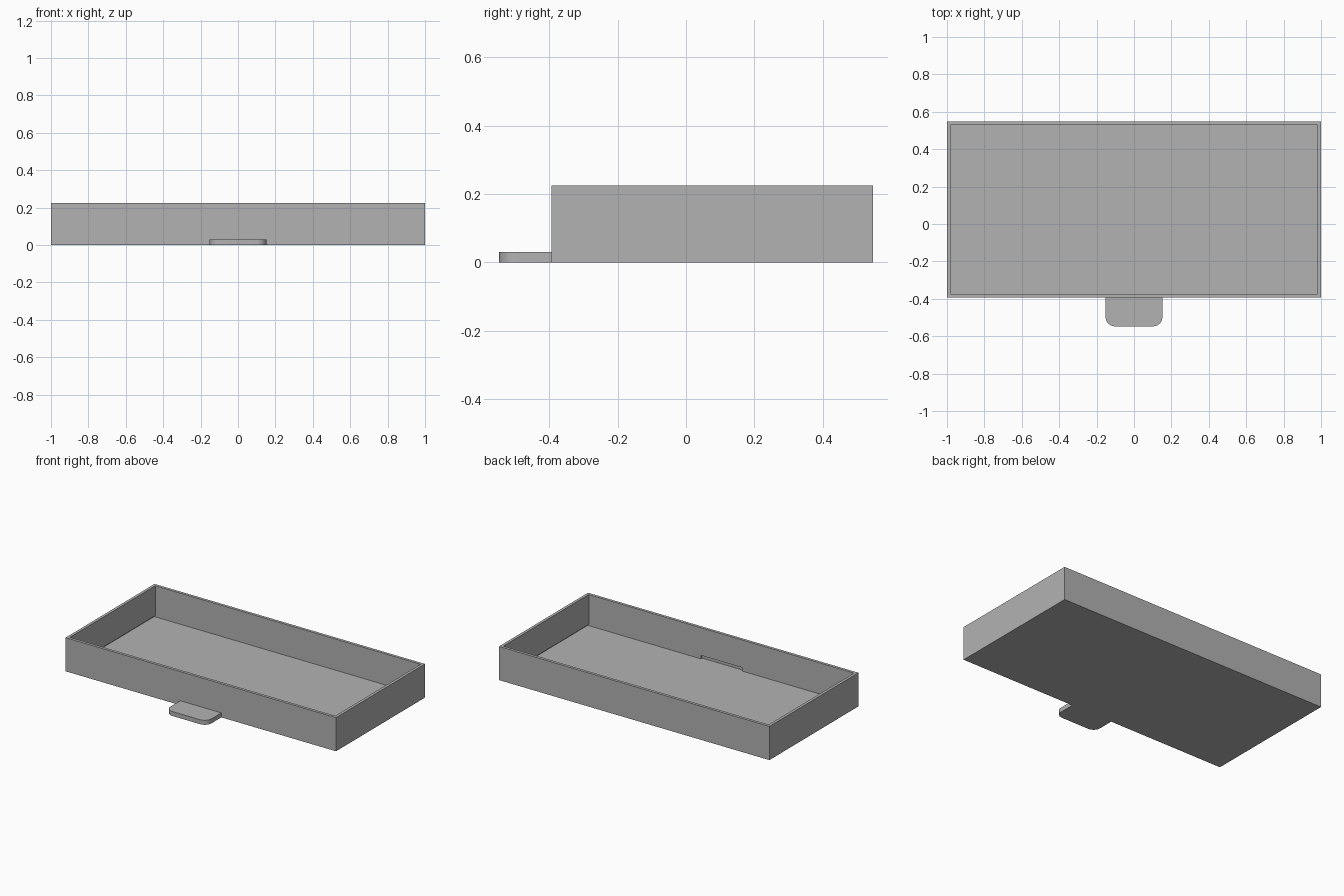
import bpy
import bmesh
from math import radians
from mathutils import Matrix, Vector

cube = bpy.data.objects.get("Cube")
if cube:
    bpy.data.objects.remove(cube, do_unlink=True)

# Overall sizes
BACK, FRONT, HEIGHT = 0.547, -0.393, 0.225
WALL, FLOOR = 0.019, 0.017
TAB_HALF, TAB_TOP = 0.152, 0.03

grey = bpy.data.materials.new("plain grey")
grey.use_nodes = True
grey.diffuse_color = (0.448, 0.448, 0.448, 1)
grey.node_tree.nodes["Principled BSDF"].inputs["Base Color"].default_value = grey.diffuse_color


def box(name, low, high):
    """Box between two opposite corners."""
    low, high = Vector(low), Vector(high)
    bm = bmesh.new()
    place = Matrix.Translation((low + high) / 2) @ Matrix.Diagonal((high - low).to_4d())
    bmesh.ops.create_cube(bm, size=1, matrix=place)
    mesh = bpy.data.meshes.new(name)
    bm.to_mesh(mesh)
    bm.free()
    mesh.materials.append(grey)
    obj = bpy.data.objects.new(name, mesh)
    bpy.context.collection.objects.link(obj)
    return obj


def apply_modifiers(obj):
    bpy.context.view_layer.objects.active = obj
    for mod in list(obj.modifiers):
        bpy.ops.object.modifier_apply(modifier=mod.name)


def carve(obj, low, high):
    """Cut a box-shaped hollow and discard the cutter."""
    cutter = box("cutter", low, high)
    cutter.hide_render = True
    mod = obj.modifiers.new("hollow", "BOOLEAN")
    mod.operation, mod.solver, mod.object = "DIFFERENCE", "EXACT", cutter
    apply_modifiers(obj)
    bpy.data.objects.remove(cutter, do_unlink=True)


# Open tray with thin walls
inner_x, inner_front, inner_back = 1 - WALL, FRONT + WALL, BACK - WALL
tray = box("tray", (-1, FRONT, 0), (1, BACK, HEIGHT))
carve(tray, (-inner_x, inner_front, FLOOR), (inner_x, inner_back, HEIGHT + 0.1))

# Narrow grooves along the foot of the side walls
for side in (-1, 1):
    ends = sorted((side * (inner_x - 0.05), side * (inner_x + 0.008)))
    carve(tray, (ends[0], inner_front, FLOOR), (ends[1], inner_back, FLOOR + 0.008))

# Recess inside the front wall, behind the tab
carve(tray, (-TAB_HALF, FRONT + 0.006, FLOOR), (TAB_HALF, inner_front + 0.05, 0.04))

# Pull tab with two rounded outer corners
tab = box("pull_tab", (-TAB_HALF, -BACK, 0), (TAB_HALF, FRONT, TAB_TOP))
bm = bmesh.new()
bm.from_mesh(tab.data)
corners = [e for e in bm.edges if all(v.co.y < FRONT - 0.1 for v in e.verts)
           and abs(e.verts[0].co.z - e.verts[1].co.z) > 0.01]
bmesh.ops.bevel(bm, geom=corners, offset=0.05, segments=10, profile=0.5, affect="EDGES")
bm.to_mesh(tab.data)
bm.free()

bpy.ops.object.select_all(action="DESELECT")
tab.select_set(True)
bpy.context.view_layer.objects.active = tab
bpy.ops.object.shade_smooth_by_angle(angle=radians(30))
